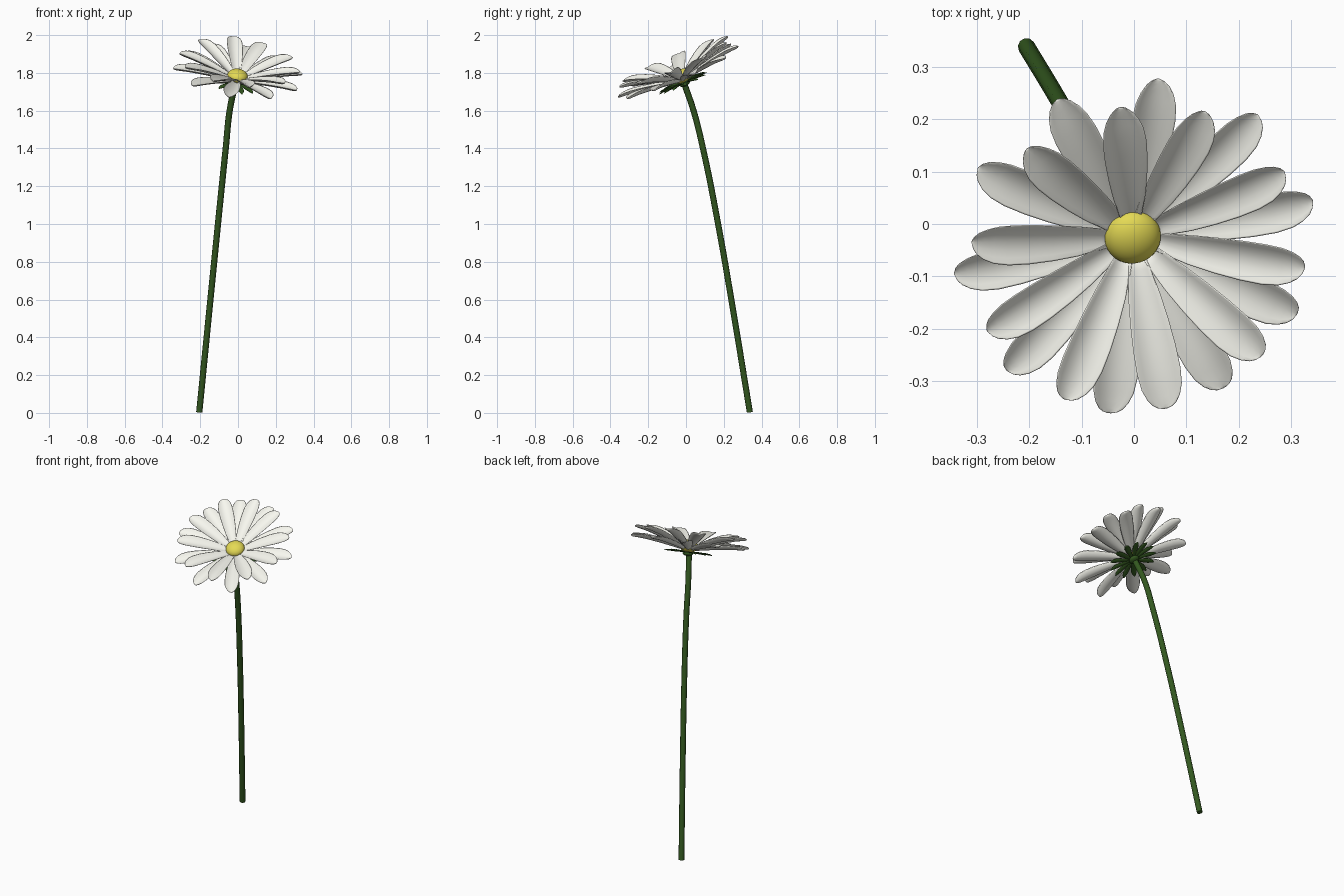
import bpy
from math import sin, cos, radians, pi
from mathutils import Vector, Matrix

if "Cube" in bpy.data.objects:
    bpy.data.objects.remove(bpy.data.objects["Cube"])


def material(name, rgb):
    m = bpy.data.materials.new(name)
    m.diffuse_color = (*rgb, 1)
    m.use_nodes = True
    m.node_tree.nodes["Principled BSDF"].inputs["Base Color"].default_value = m.diffuse_color
    return m


WHITE = material("petal_white", (0.95, 0.95, 0.88))
YELLOW = material("disc_yellow", (0.78, 0.7, 0.09))
GREEN = material("stem_green", (0.033, 0.098, 0.014))

# Flower head frame: leans forward (-y) and slightly to +x
CENTRE = Vector((-0.003, -0.024, 1.765))
TILT, UPHILL = 25, 107
t, a = radians(TILT), radians(UPHILL + 180)
NORMAL = Vector((sin(t) * cos(a), sin(t) * sin(a), cos(t)))


def blade(name, azimuth, cone, length, profile, thick, arch, droop, cup, drop, mat):
    """Cupped petal with a drooping tip, rising 'cone' degrees from the head plane."""
    az = radians(azimuth)
    e = radians(cone + TILT * cos(radians(azimuth - UPHILL)))
    d = Vector((cos(az) * cos(e), sin(az) * cos(e), sin(e)))
    side = NORMAL.cross(d).normalized()
    up = d.cross(side)
    base = CENTRE - NORMAL * drop
    sides, verts, faces = 16, [], []
    for s, w in profile:
        lift = arch * 4 * s * (1 - s) - droop * max(0, (s - 0.75) / 0.25) ** 2
        mid = base + d * (length * s) + up * lift
        for k in range(sides):
            q = 2 * pi * k / sides
            h = thick * min(1, w / 0.02) * sin(q)
            rim = cup * w * (cos(q) ** 2 - 0.4)
            verts.append(mid + side * (w * cos(q)) + up * (h + rim))
    for i in range(len(profile) - 1):
        for k in range(sides):
            j = (k + 1) % sides
            faces.append((i * sides + k, i * sides + j,
                          (i + 1) * sides + j, (i + 1) * sides + k))
    faces.append(tuple(reversed(range(sides))))
    faces.append(tuple(range(len(verts) - sides, len(verts))))
    me = bpy.data.meshes.new(name)
    me.from_pydata(verts, [], faces)
    me.materials.append(mat)
    me.shade_smooth()
    ob = bpy.data.objects.new(name, me)
    bpy.context.collection.objects.link(ob)
    return ob


PETAL = [(0.06, 0.012), (0.2, 0.022), (0.35, 0.031), (0.5, 0.037), (0.65, 0.041),
         (0.78, 0.042), (0.87, 0.039), (0.93, 0.032), (0.97, 0.023), (0.99, 0.014), (1, 0.003)]
SEPAL = [(0.05, 0.006), (0.3, 0.011), (0.55, 0.016), (0.75, 0.017), (0.9, 0.012), (1, 0.003)]

# Upper and lower petal rings
for i, az in enumerate((95, 59, 22, -11, -43, -79, -112, -146, 183, 141)):
    blade(f"upper_petal_{i}", az, 20.5, 0.338, PETAL, 0.004, 0.008, 0.008, 0.45, 0.006, WHITE)
for i, az in enumerate((80, 43, 10, -26, -59, -97, -132, -167, 157, 119)):
    blade(f"lower_petal_{i}", az, 10.5, 0.353, PETAL, 0.004, 0.008, 0.008, 0.45, 0.01, WHITE)

# Green sepals under the petals
for i in range(13):
    blade(f"sepal_{i}", i * 360 / 13 + 5, 2, 0.14, SEPAL, 0.003, 0.003, 0.004, 0.3, 0.022, GREEN)

# Yellow centre and the green swelling below it
rot = NORMAL.to_track_quat('Z', 'Y').to_matrix().to_4x4()
for name, offset, scale, mat in (("flower_disc", 0.02, (0.054, 0.054, 0.036), YELLOW),
                                 ("flower_base", -0.022, (0.03, 0.03, 0.016), GREEN)):
    bpy.ops.mesh.primitive_uv_sphere_add(segments=32, ring_count=16, radius=1)
    ob = bpy.context.object
    ob.name = name
    ob.matrix_world = (Matrix.Translation(CENTRE + NORMAL * offset + Vector((-0.002, 0.008, 0)))
                       @ rot @ Matrix.Diagonal((*scale, 1)))
    ob.data.materials.append(mat)
    ob.data.shade_smooth()

# Curved stem
path = [(-0.205, 0.338, 0.004), (-0.146, 0.24, 0.6), (-0.106, 0.17, 1.0),
        (-0.065, 0.09, 1.4), (-0.044, 0.04, 1.6), (-0.014, -0.01, 1.745)]
cu = bpy.data.curves.new("stem", 'CURVE')
cu.dimensions = '3D'
cu.bevel_depth = 0.0165
cu.bevel_resolution = 3
cu.use_fill_caps = True
sp = cu.splines.new('BEZIER')
sp.bezier_points.add(len(path) - 1)
for p, co in zip(sp.bezier_points, path):
    p.co = co
    p.handle_left_type = p.handle_right_type = 'AUTO'
cu.materials.append(GREEN)
bpy.context.collection.objects.link(bpy.data.objects.new("stem", cu))
